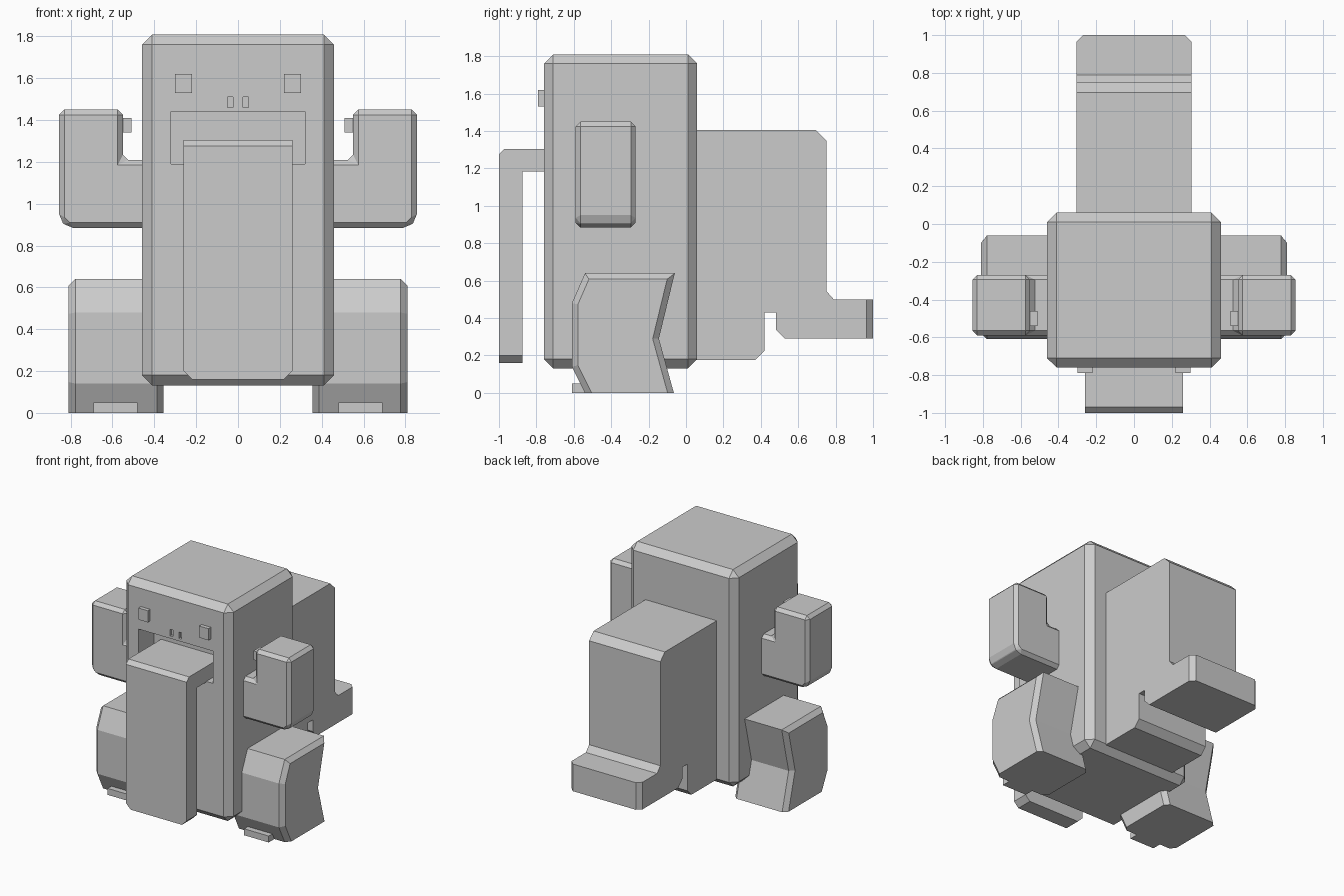
import bpy, bmesh
from mathutils import Vector

cube = bpy.data.objects.get("Cube")
if cube:
    bpy.data.objects.remove(cube, do_unlink=True)

grey = bpy.data.materials.new("plain grey")
grey.use_nodes = True
COLOUR = (0.6, 0.6, 0.6, 1)
grey.diffuse_color = COLOUR
grey.node_tree.nodes["Principled BSDF"].inputs["Base Color"].default_value = COLOUR


def finish(name, bm):
    bmesh.ops.recalc_face_normals(bm, faces=bm.faces)
    mesh = bpy.data.meshes.new(name)
    bm.to_mesh(mesh)
    bm.free()
    mesh.materials.append(grey)
    ob = bpy.data.objects.new(name, mesh)
    bpy.context.collection.objects.link(ob)
    return ob


def prism(points, axis, lo, hi):
    """Extrude a 2D outline along x (outline in y, z) or y (outline in x, z)."""
    bm = bmesh.new()
    place = (lambda a, b: (lo, a, b)) if axis == "x" else (lambda a, b: (a, lo, b))
    face = bm.faces.new([bm.verts.new(place(a, b)) for a, b in points])
    out = bmesh.ops.extrude_face_region(bm, geom=[face])
    move = Vector((hi - lo, 0, 0)) if axis == "x" else Vector((0, hi - lo, 0))
    bmesh.ops.translate(bm, vec=move, verts=[v for v in out["geom"] if isinstance(v, bmesh.types.BMVert)])
    bmesh.ops.recalc_face_normals(bm, faces=bm.faces)
    return bm


def box(x0, x1, y0, y1, z0, z1):
    return prism([(x0, z0), (x1, z0), (x1, z1), (x0, z1)], "y", y0, y1)


def chamfer(bm, width, rule=lambda a, b: True):
    edges = [e for e in bm.edges if rule(e.verts[0].co, e.verts[1].co)]
    bmesh.ops.bevel(bm, geom=edges, offset=width, segments=1, affect='EDGES', clamp_overlap=True)
    return bm


def cut(target, bm):
    cutter = finish("cutter", bm)
    cutter.hide_render = True
    mod = target.modifiers.new("cut", 'BOOLEAN')
    mod.operation, mod.solver, mod.object = 'DIFFERENCE', 'EXACT', cutter
    bpy.context.view_layer.objects.active = target
    bpy.ops.object.modifier_apply(modifier=mod.name)
    bpy.data.objects.remove(cutter, do_unlink=True)


def mirrored(bm, side):
    bmesh.ops.scale(bm, vec=(side, 1, 1), verts=bm.verts)
    return bm


# Body: tall block with chamfered edges, mouth and nostrils cut in
body = finish("body", chamfer(box(-0.46, 0.46, -0.76, 0.06, 0.13, 1.81), 0.05))
cut(body, box(-0.32, 0.32, -0.9, -0.57, 1.19, 1.44))
for side in (-1, 1):
    cut(body, mirrored(box(0.025, 0.05, -0.9, -0.74, 1.46, 1.51), side))

# Tongue: out of the mouth, then hanging straight down
tongue = prism([(-0.55, 1.185), (-0.875, 1.185), (-0.875, 0.16), (-1, 0.16),
                (-1, 1.275), (-0.97, 1.305), (-0.55, 1.305)], "x", -0.26, 0.26)
chamfer(tongue, 0.04, lambda a, b: a.z < 0.2 and b.z < 0.2 and abs(a.x - b.x) < 0.01)
finish("tongue", tongue)

# Tail: deep block with a foot-like tip and a notch beneath
tail = prism([(0, 0.175), (0.37, 0.175), (0.42, 0.225), (0.42, 0.43), (0.48, 0.43),
              (0.48, 0.34), (0.53, 0.29), (1, 0.29), (1, 0.5), (0.79, 0.5), (0.75, 0.545),
              (0.75, 1.35), (0.695, 1.405), (0, 1.405)], "x", -0.305, 0.305)
chamfer(tail, 0.035, lambda a, b: a.y > 0.99 and b.y > 0.99 and abs(a.x - b.x) < 0.01)
finish("tail", tail)

for side, label in ((1, "left"), (-1, "right")):
    # Eye: small raised square
    finish(label + "_eye", mirrored(box(0.22, 0.3, -0.79, -0.75, 1.53, 1.62), side))

    # Arm: L shape with raised hand
    arm = prism([(0.4, 0.885), (0.815, 0.885), (0.855, 0.925), (0.855, 1.45),
                 (0.55, 1.45), (0.55, 1.21), (0.4, 1.21)], "y", -0.59, -0.27)
    chamfer(arm, 0.025, lambda a, b: max(a.x, b.x) > 0.5)
    finish(label + "_arm", mirrored(arm, side))
    finish(label + "_thumb", mirrored(box(0.51, 0.57, -0.54, -0.46, 1.34, 1.41), side))

    # Leg: bent side outline with chamfered outer and inner rims
    leg = prism([(-0.54, 0), (-0.61, 0.14), (-0.61, 0.48), (-0.54, 0.64), (-0.06, 0.64),
                 (-0.145, 0.29), (-0.065, 0)], "x", 0.355, 0.81)
    chamfer(leg, 0.032, lambda a, b: abs(a.x - b.x) < 0.01 and max(a.z, b.z) > 0.01)
    finish(label + "_leg", mirrored(leg, side))
    finish(label + "_toe", mirrored(box(0.48, 0.69, -0.61, -0.5, 0, 0.05), side))
